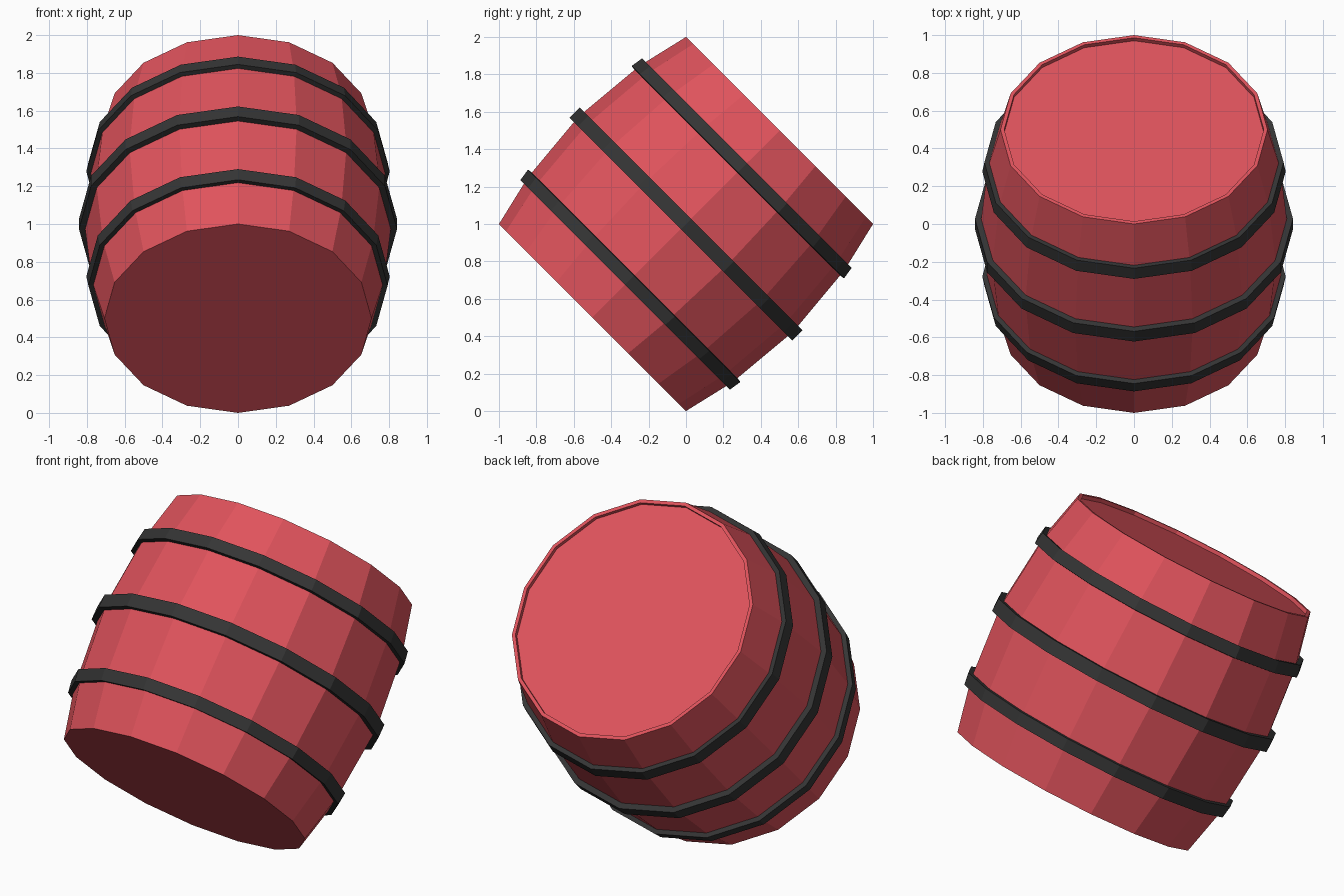
import bpy, math
from mathutils import Matrix

if "Cube" in bpy.data.objects:
    bpy.data.objects.remove(bpy.data.objects["Cube"])

SIDES = 16
TILT = Matrix.Translation((0, 0, 1)) @ Matrix.Rotation(math.radians(-45), 4, 'X')


def material(name, rgb):
    m = bpy.data.materials.new(name)
    m.diffuse_color = (*rgb, 1)
    m.use_nodes = True
    m.node_tree.nodes["Principled BSDF"].inputs["Base Color"].default_value = m.diffuse_color
    return m


def lathe(name, profile, mat, closed):
    """Spin (radius, height) points round the barrel axis; closed = ring section, else capped."""
    verts, faces, n = [], [], len(profile)
    for r, h in profile:
        for i in range(SIDES):
            t = 2 * math.pi * i / SIDES
            verts.append((r * math.cos(t), r * math.sin(t), h))
    for j in range(n if closed else n - 1):
        k = (j + 1) % n
        for i in range(SIDES):
            i2 = (i + 1) % SIDES
            faces.append((j * SIDES + i, j * SIDES + i2, k * SIDES + i2, k * SIDES + i))
    if not closed:
        faces.append(tuple(reversed(range(SIDES))))
        faces.append(tuple(range((n - 1) * SIDES, n * SIDES)))
    me = bpy.data.meshes.new(name)
    me.from_pydata(verts, [], faces)
    me.transform(TILT)
    me.materials.append(mat)
    ob = bpy.data.objects.new(name, me)
    bpy.context.collection.objects.link(ob)
    return ob


red = material("red_wood", (0.74, 0.086, 0.107))
black = material("black_iron", (0.035, 0.035, 0.035))

# Barrel body: bulging staves, flat base, shallow recessed lid
E = math.sqrt(0.5)
half = [(0.809, 0.04), (0.777, 0.39), (0.765, 0.46), (E, E)]
profile = [(r, -h) for r, h in reversed(half)] + half + [(0.687, E), (0.687, E - 0.022)]
lathe("barrel_body", profile, red, False)

# Hoops: a straight middle one and two that follow the bulge
lathe("middle_hoop", [(0.80, -0.038), (0.842, -0.038), (0.842, 0.038), (0.80, 0.038)], black, True)
hoop = [(0.768, 0.386), (0.803, 0.392), (0.792, 0.461), (0.757, 0.455)]
lathe("upper_hoop", [(r, h) for r, h in hoop], black, True)
lathe("lower_hoop", [(r, -h) for r, h in reversed(hoop)], black, True)

# Consistent outward normals
import bmesh
for ob in bpy.context.collection.objects:
    bm = bmesh.new()
    bm.from_mesh(ob.data)
    bmesh.ops.recalc_face_normals(bm, faces=bm.faces)
    bm.to_mesh(ob.data)
    bm.free()
